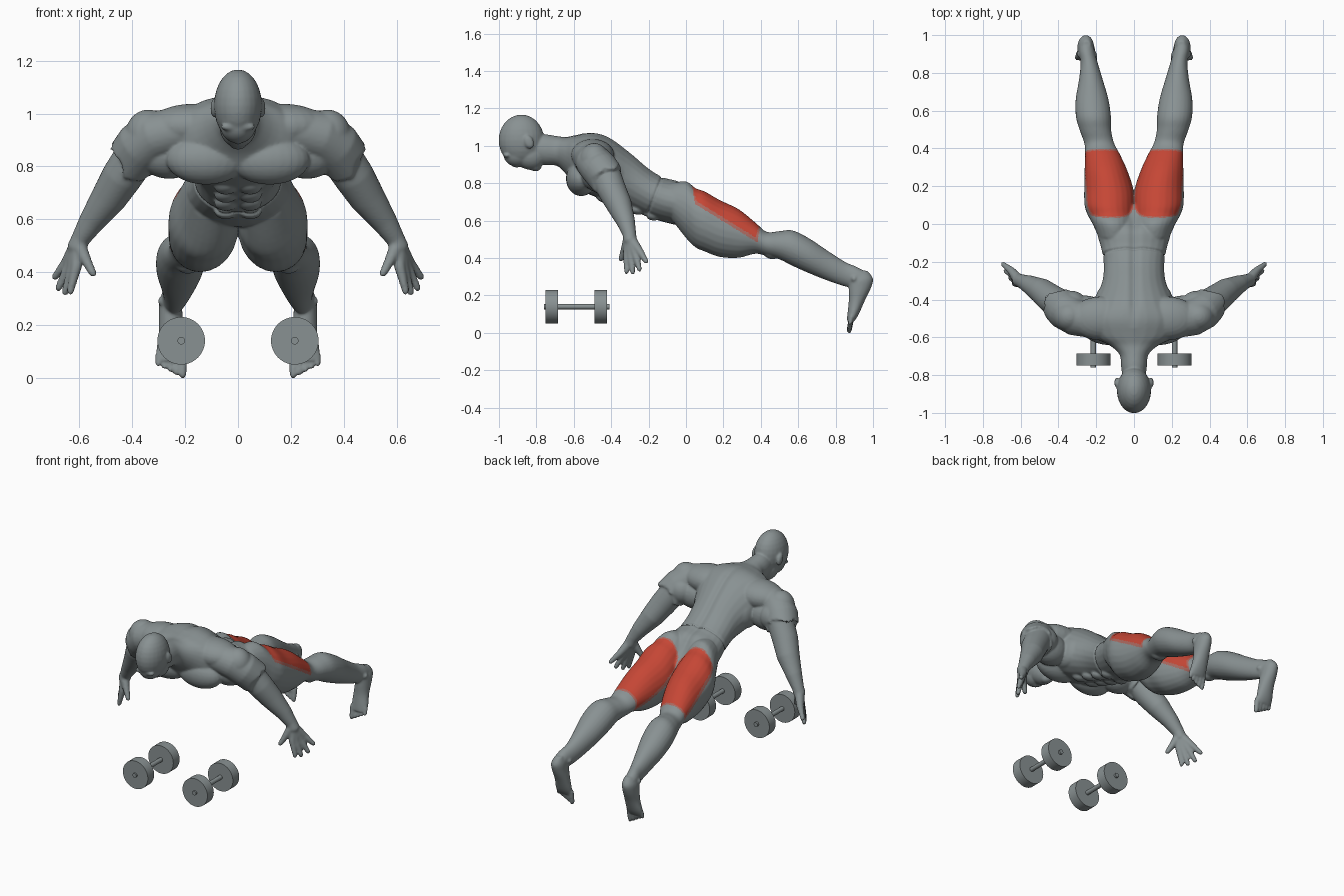
import bpy, bmesh, math, random
from mathutils import Vector, Matrix

random.seed(4)
if "Cube" in bpy.data.objects:
    bpy.data.objects.remove(bpy.data.objects["Cube"])


def material(name, rgb):
    mat = bpy.data.materials.new(name)
    mat.use_nodes = True
    mat.diffuse_color = (*rgb, 1)
    mat.node_tree.nodes["Principled BSDF"].inputs["Base Color"].default_value = (*rgb, 1)
    return mat


grey = material("slate grey", (.25, .285, .29))
red = material("muscle red", (.56, .062, .036))
faded = material("faded red", (.41, .14, .115))
bm = bmesh.new()
SIDES = 24


def ring(centre, u, v):
    angles = [math.tau * i / SIDES for i in range(SIDES)]
    return [bm.verts.new(Vector(centre) + u * math.cos(a) + v * math.sin(a)) for a in angles]


def skin(rings):
    """Closed surface through a row of rings."""
    for a, b in zip(rings, rings[1:]):
        for i in range(SIDES):
            j = (i + 1) % SIDES
            bm.faces.new((a[i], a[j], b[j], b[i]))
    bm.faces.new(rings[0][::-1])
    bm.faces.new(rings[-1])


def eased(rows, steps=4):
    """Smooth curve through rows of any length."""
    rows = [Vector(r) for r in rows]
    out = []
    for i in range(len(rows) - 1):
        p, q = rows[i], rows[i + 1]
        slope_p = (q - rows[max(i - 1, 0)]) / 2
        slope_q = (rows[min(i + 2, len(rows) - 1)] - p) / 2
        for t in (k / steps for k in range(steps)):
            s = t * t * (3 - 2 * t)
            out.append(p * (1 - s) + q * s + slope_p * (t * (1 - t) ** 2) - slope_q * (t * t * (1 - t)))
    return out + [rows[-1]]


def loft_y(stations):
    """Upright slices: y, centre x, top z, bottom z, half width."""
    skin([ring((x, y, (top + low) / 2), Vector((w, 0, 0)), Vector((0, 0, (top - low) / 2)))
          for y, x, top, low, w in eased(stations)])


def loft_z(stations):
    """Level slices: z, centre x, front y, back y, half width."""
    skin([ring((x, (front + back) / 2, z), Vector((w, 0, 0)), Vector((0, (back - front) / 2, 0)))
          for z, x, front, back, w in eased(stations)])


def tube(points, radii, jag=0.0):
    """Round limb along points, with a rounded or a ragged end."""
    pts = [Vector(p) for p in points]
    radii = list(radii)
    if not jag:
        end = (pts[-1] - pts[-2]).normalized()
        pts.append(pts[-1] + end * radii[-1] * .7)
        radii.append(radii[-1] * .6)
    rings = []
    for i, (p, r) in enumerate(zip(pts, radii)):
        d = (pts[min(i + 1, len(pts) - 1)] - pts[max(i - 1, 0)]).normalized()
        turn = d.to_track_quat('Z', 'Y').to_matrix()
        rings.append(ring(p, turn.col[0] * r, turn.col[1] * r))
    if jag:
        for v in rings[-1]:
            v.co += d * random.uniform(-jag, jag)
    skin(rings)


def blob(centre, radii, tilt=0):
    place = (Matrix.Translation(centre) @ Matrix.Rotation(tilt, 4, 'X')
             @ Matrix.Diagonal((*radii, 1)))
    bmesh.ops.create_uvsphere(bm, u_segments=24, v_segments=14, radius=1, matrix=place)


# Neck and torso
loft_y([(-.84, 0, 1.05, .93, .055), (-.76, 0, 1.06, .90, .066), (-.69, 0, 1.05, .895, .075),
        (-.64, 0, 1.045, .85, .13), (-.59, 0, 1.055, .78, .22), (-.5, 0, 1.07, .735, .26),
        (-.41, 0, 1.045, .70, .21), (-.3, 0, .965, .662, .165), (-.2, 0, .88, .62, .159),
        (-.12, 0, .832, .595, .174), (-.03, 0, .805, .575, .195), (.04, 0, .725, .575, .16),
        (.1, 0, .66, .59, .05)])

# Head, face, ears
blob((0, -.88, 1.03), (.089, .12, .135))
blob((0, -.835, .95), (.068, .085, .075), -.5)
blob((0, -.9, .955), (.066, .075, .066))
blob((0, -.805, .893), (.034, .032, .028))
blob((0, -.912, .908), (.013, .028, .022), -.6)
blob((.03, -.957, .95), (.034, .018, .014))
blob((0, -.86, .892), (.024, .018, .012))
blob((.09, -.84, 1.02), (.012, .024, .036), .4)

# Chest, back, side and stomach muscles
blob((.12, -.56, .825), (.15, .08, .092))
blob((.17, -.5, .95), (.17, .115, .085))
blob((.26, -.47, .85), (.12, .09, .095))
blob((.15, -.45, .86), (.06, .13, .1), -.4)
for k in range(4):
    blob((.046, -.44 + .085 * k, .722 - .031 * k), (.042, .043, .024), -.35)

# Thigh, knee and calf
loft_y([(-.07, .1, .80, .6, .085), (.0, .112, .808, .51, .105), (.05, .122, .772, .46, .122),
        (.1, .13, .754, .437, .13), (.18, .133, .708, .408, .129), (.28, .148, .66, .403, .112),
        (.37, .167, .588, .425, .09), (.43, .185, .538, .413, .077), (.5, .205, .542, .395, .082),
        (.57, .215, .546, .36, .091), (.66, .222, .502, .32, .085), (.76, .228, .435, .28, .062),
        (.85, .237, .378, .25, .044), (.91, .25, .352, .24, .04), (.96, .255, .325, .245, .036)])
blob((.19, .455, .432), (.045, .045, .035), -.4)
blob((.25, .9, .29), (.053, .024, .026))

# Foot and toes
loft_z([(.33, .25, .93, .97, .02), (.29, .255, .88, .998, .04), (.24, .255, .872, .987, .043),
        (.17, .252, .872, .953, .046), (.1, .255, .865, .922, .053), (.065, .256, .862, .9, .05)])
for k in range(5):
    x = .209 + .0232 * k
    size = .0135 - .001 * k
    tube([(x, .885, .09), (x, .879, .05), (x, .872, .008 + .011 * k)], [size, size, size * .85])

# Shoulder and upper arm with a ragged end, then the forearm
blob((.34, -.49, .92), (.085, .08, .093))
blob((.33, -.44, .865), (.085, .085, .085))
tube([(.2, -.52, .94), (.31, -.495, .915), (.365, -.46, .875), (.402, -.42, .825)],
     [.085, .095, .099, .096], jag=.03)
tube([(.38, -.43, .85), (.44, -.395, .76), (.49, -.355, .68), (.555, -.32, .59),
      (.596, -.302, .525), (.612, -.297, .49)], [.078, .075, .066, .047, .034, .034])

# Fingers and thumb, fanned out from the wrist
fingers = [((.612, -.316, .42), (.635, -.318, .325)), ((.626, -.296, .415), (.655, -.285, .322)),
           ((.64, -.271, .42), (.68, -.248, .338)), ((.65, -.247, .435), (.694, -.212, .38))]
for knuckle, tip in fingers:
    tube([(.608, -.298, .505), knuckle, tip], [.028, .019, .0115])
tube([(.6, -.31, .495), (.57, -.333, .435), (.548, -.348, .393)], [.026, .017, .0125])

# Fuse everything into one smooth body
bmesh.ops.recalc_face_normals(bm, faces=bm.faces)
mesh = bpy.data.meshes.new("body")
bm.to_mesh(mesh)
bm.free()
body = bpy.data.objects.new("body", mesh)
bpy.context.collection.objects.link(body)
body.modifiers.new("mirror", 'MIRROR').use_mirror_merge = False
fuse = body.modifiers.new("fuse", 'REMESH')
fuse.mode = 'VOXEL'
fuse.voxel_size = .0066
soften = body.modifiers.new("soften", 'SMOOTH')
soften.factor = .5
soften.iterations = 6
bpy.context.view_layer.update()
fused = bpy.data.meshes.new_from_object(body.evaluated_get(bpy.context.evaluated_depsgraph_get()))
body.modifiers.clear()
body.data = fused

# Spine groove and waistband seam
normals = [v.normal.copy() for v in fused.vertices]
for v, n in zip(fused.vertices, normals):
    x, y, z = v.co
    push = .002
    if -.55 < y < .08 and n.z > .4:
        push -= .014 * math.exp(-(x / .022) ** 2) * min(1, (y + .55) * 8, (.08 - y) * 12)
    if abs(x) < .25:
        push -= .008 * math.exp(-((y + .13 + .39 * (.83 - z)) / .007) ** 2)
    v.co += n * push

# Red rear thighs with a faded border, reaching lower on the inner side
fused.materials.clear()
for mat in (grey, red, faded):
    fused.materials.append(mat)
for face in fused.polygons:
    face.use_smooth = True
    x, y, z = face.center
    across = (abs(x) - .127 - .1 * (y - .05)) / .137
    patch = across ** 4 + ((y - .215) / .182) ** 4
    height = z - (.72 - .62 * y) + (.03 if across < 0 else 0)
    if patch < 1 and height > 0:
        face.material_index = 1 if patch < .84 and height > .02 else 2


# Dumbbells
def cylinder(name, x, y0, y1, radius):
    bpy.ops.mesh.primitive_cylinder_add(vertices=48, radius=radius, depth=y1 - y0,
                                        location=(x, (y0 + y1) / 2, .14),
                                        rotation=(math.pi / 2, 0, 0))
    obj = bpy.context.object
    obj.name = name
    obj.data.materials.append(grey)
    bpy.ops.object.shade_smooth_by_angle(angle=math.radians(40))


for side, x in (("left", .215), ("right", -.215)):
    cylinder(side + "_dumbbell_bar", x, -.76, -.41, .014)
    cylinder(side + "_front_weight", x, -.75, -.685, .09)
    cylinder(side + "_back_weight", x, -.488, -.423, .09)
